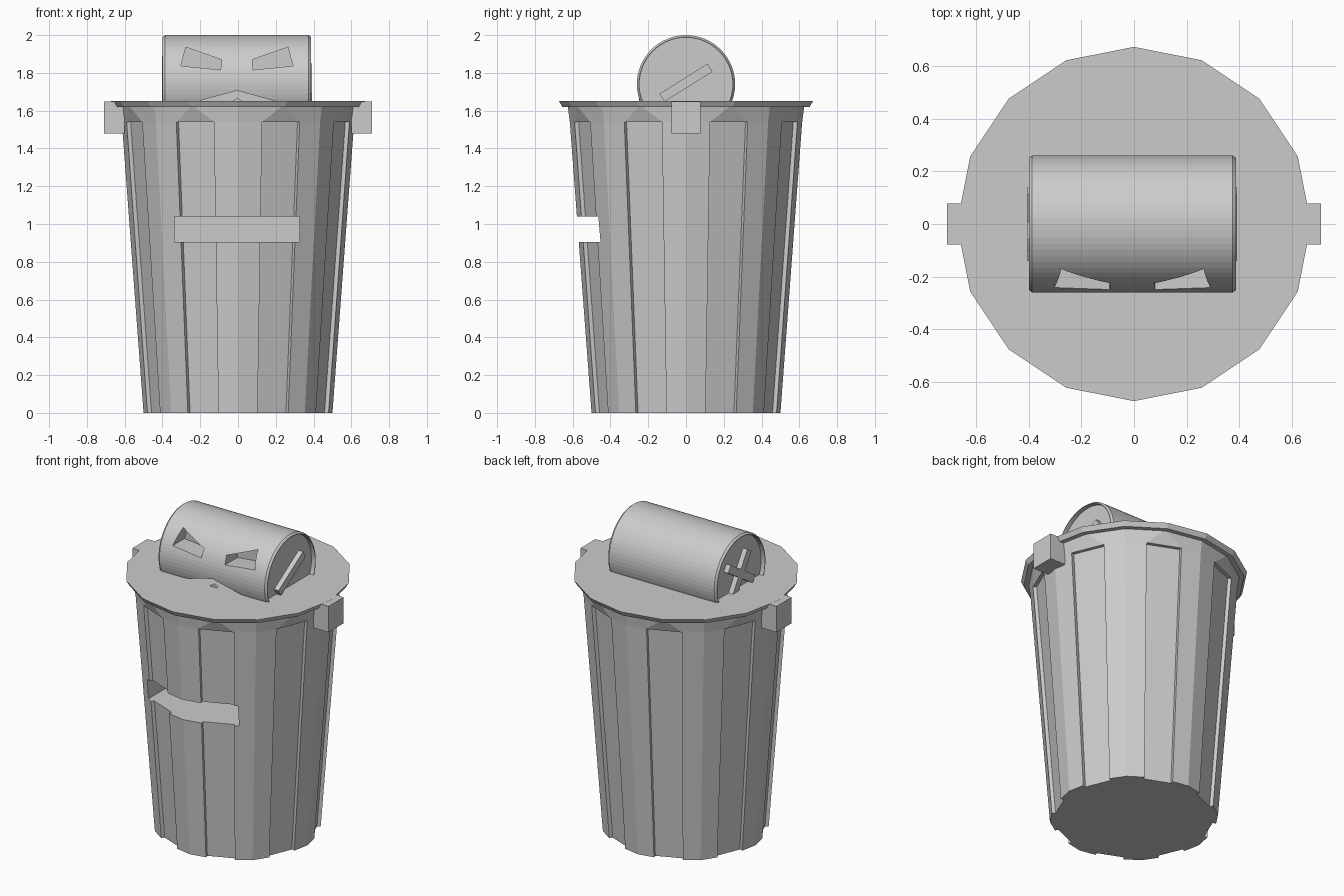
import bpy, bmesh
from math import radians, cos, sin, pi
from mathutils import Matrix, Vector

cube = bpy.data.objects.get("Cube")
if cube:
    bpy.data.objects.remove(cube, do_unlink=True)

grey = bpy.data.materials.new("plain grey")
grey.use_nodes = True
grey.diffuse_color = (0.6, 0.6, 0.6, 1)
grey.node_tree.nodes["Principled BSDF"].inputs["Base Color"].default_value = (0.6, 0.6, 0.6, 1)


def finish(name, bm):
    bmesh.ops.recalc_face_normals(bm, faces=bm.faces)
    mesh = bpy.data.meshes.new(name)
    bm.to_mesh(mesh)
    bm.free()
    mesh.materials.append(grey)
    obj = bpy.data.objects.new(name, mesh)
    bpy.context.collection.objects.link(obj)
    return obj


def box(name, center, size, tilt=0):
    bm = bmesh.new()
    bmesh.ops.create_cube(bm, size=1)
    bm.transform(Matrix.Translation(center) @ Matrix.Rotation(tilt, 4, 'X')
                 @ Matrix.Diagonal((*size, 1)))
    return finish(name, bm)


def prism(name, outline, y0, y1):
    """Extrude an (x, z) outline from y0 to y1."""
    bm = bmesh.new()
    front, back = [[bm.verts.new((x, y, z)) for x, z in outline] for y in (y0, y1)]
    bridge(bm, front, back)
    bm.faces.new(front)
    bm.faces.new(back)
    return finish(name, bm)


def bridge(bm, a, b):
    n = len(a)
    for i in range(n):
        j = (i + 1) % n
        bm.faces.new((a[i], a[j], b[j], b[i]))


def cut(target, cutter):
    cutter.hide_render = True
    mod = target.modifiers.new("cut", 'BOOLEAN')
    mod.operation = 'DIFFERENCE'
    mod.solver = 'EXACT'
    mod.object = cutter
    bpy.context.view_layer.objects.active = target
    bpy.ops.object.modifier_apply(modifier=mod.name)
    bpy.data.objects.remove(cutter, do_unlink=True)


def polar(r, deg, z):
    return (r * cos(radians(deg)), r * sin(radians(deg)), z)


# Tapered bin with eight ribs, recessed panels between them and a collar on top
RIB, DEPTH = 12.2, 0.022
bm = bmesh.new()


def rib_ring(r, z):
    ring = []
    for k in range(8):
        a = 45 * k
        edge = r * 0.981
        for rad, off in ((edge - DEPTH, -RIB), (edge, -RIB), (r, 0),
                         (edge, RIB), (edge - DEPTH, RIB)):
            ring.append(bm.verts.new(polar(rad, a + off, z)))
    return ring


low, high = rib_ring(0.5, 0), rib_ring(0.615, 1.54)
collar = [bm.verts.new(polar(0.627, 22.5 * i, 1.63)) for i in range(16)]
bridge(bm, low, high)
bm.faces.new(low)
bm.faces.new(collar)
for k in range(8):
    inner_a, left, mid, right, inner_b = high[5 * k:5 * k + 5]
    next_inner, next_left = high[(5 * k + 5) % 40], high[(5 * k + 6) % 40]
    before, here, after = collar[2 * k - 1], collar[2 * k], collar[2 * k + 1]
    bm.faces.new((left, mid, here, before))
    bm.faces.new((mid, right, after, here))
    bm.faces.new((right, next_left, after))
    bm.faces.new((right, inner_b, next_inner, next_left))
body = finish("bin_body", bm)

# Wide slot in the front
cut(body, box("slot_cutter", (-0.005, -0.5, 0.973), (0.66, 0.6, 0.135)))

# Flared sixteen-sided lid
bm = bmesh.new()
rings = [[bm.verts.new(polar(r, 22.5 * i, z)) for i in range(16)]
         for r, z in ((0.655, 1.62), (0.672, 1.65))]
bridge(bm, *rings)
for ring in rings:
    bm.faces.new(ring)
finish("lid", bm)

# Side handles
for side, name in ((1, "left_handle"), (-1, "right_handle")):
    box(name, (side * 0.655, 0, 1.564), (0.11, 0.156, 0.17))

# Drum head lying along x, with chamfered rims and sunken end discs
CENTER = Vector((-0.006, 0, 1.74))
half = [(-0.365, 0.246), (-0.393, 0.246), (-0.393, 0.25), (-0.38, 0.26)]
profile = half + [(-x, r) for x, r in reversed(half)]
bm = bmesh.new()
SIDES = 64
rings = [[bm.verts.new(CENTER + Vector((x, r * cos(2 * pi * i / SIDES), r * sin(2 * pi * i / SIDES))))
          for i in range(SIDES)] for x, r in profile]
for a, b in zip(rings, rings[1:]):
    bridge(bm, a, b)
bm.faces.new(rings[0])
bm.faces.new(rings[-1])
head = finish("drum_head", bm)

# Slanted eyes and an arched mouth cut into the drum
eye = [(-0.27, 1.936), (-0.297, 1.837), (-0.086, 1.816), (-0.082, 1.87)]
for side in (1, -1):
    outline = [(CENTER.x + side * x, z) for x, z in eye]
    cut(head, prism("eye_cutter", outline, -0.4, -0.12))
mouth = [(-0.32, 1.62), (CENTER.x, 1.706), (0.31, 1.62)]
cut(head, prism("mouth_cutter", mouth, -0.4, -0.1))
prism("mouth_tooth", [(-0.036, 1.645), (-0.004, 1.669), (0.028, 1.645)], -0.25, -0.235)

# Raised bars on the drum ends: one on the left, a cross on the right
TILT = radians(32)
for name, side, tilt in (("left_bar", 1, TILT), ("right_bar", -1, TILT),
                         ("right_cross_bar", -1, TILT + pi / 2)):
    box(name, CENTER + Vector((side * 0.375, 0, 0.008)), (0.045, 0.3, 0.05), tilt)
